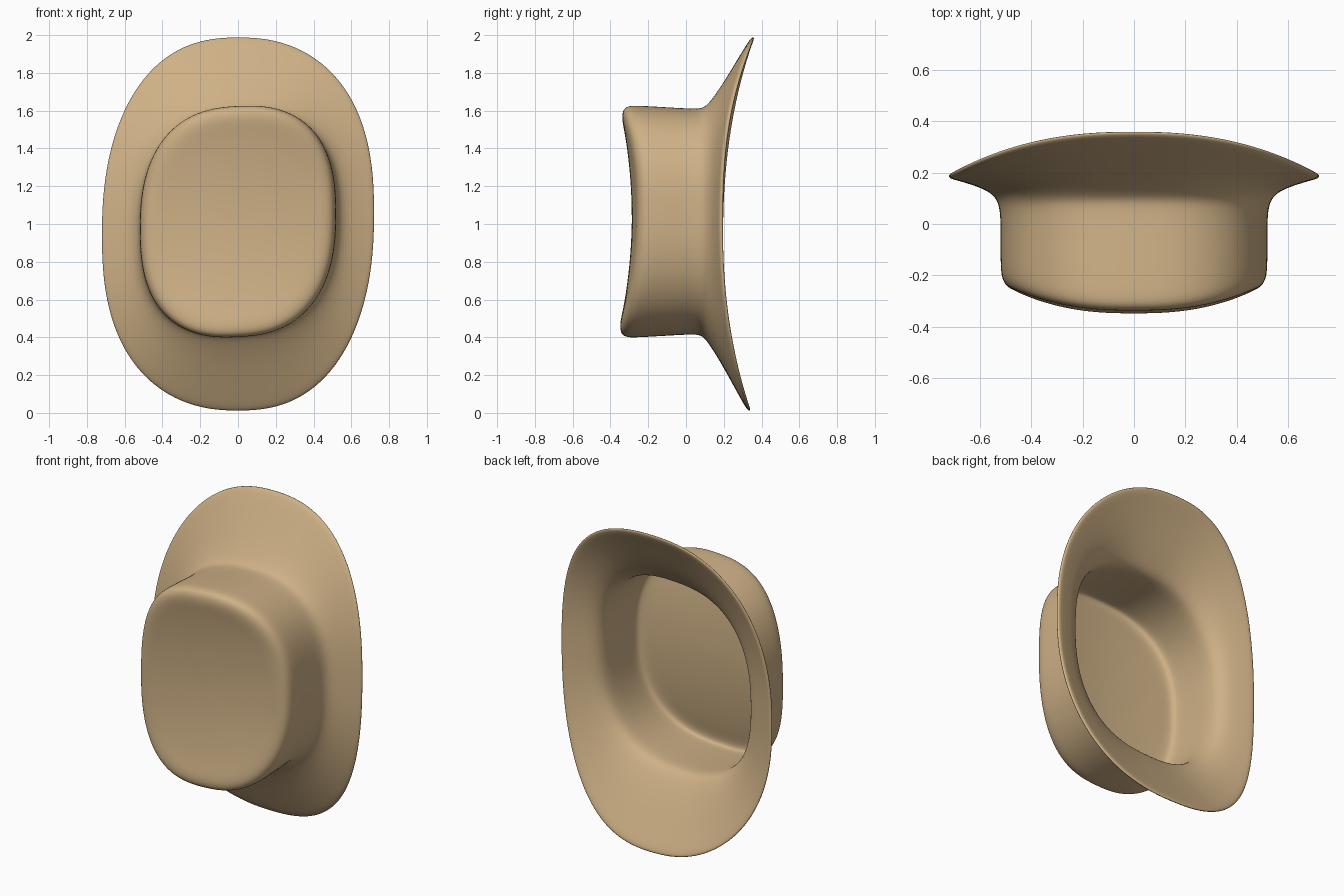
import bpy, bmesh, math

if "Cube" in bpy.data.objects:
    bpy.data.objects.remove(bpy.data.objects["Cube"])

SEG = 72
# side profile (half width, y) paired with end profile (half height, y), rim to crown
PROFILE = [
    (.725, .178, .997, .340), (.69, .170, .93, .300), (.64, .155, .83, .243),
    (.59, .138, .73, .185), (.55, .115, .65, .132), (.528, .082, .603, .095),
    (.52, .03, .594, .055), (.52, -.08, .602, -.08), (.52, -.18, .612, -.25),
    (.512, -.22, .613, -.305), (.493, -.247, .598, -.338), (.455, -.262, .55, -.347)]


def add_point(bm, x, y, z, zc):
    # slight lean and twist of the whole hat
    z += zc
    skew = .08 * x * (1 - min(1, (z - 1) ** 2))
    return bm.verts.new((x, y + .01 * (z - 1), z + skew))


def ring(bm, a, ys, b, ye, zc, n, face=False):
    verts = []
    for i in range(SEG):
        t = 2 * math.pi * i / SEG
        c, s = math.cos(t), math.sin(t)
        x = a * math.copysign(abs(c) ** (2 / n), c)
        z = b * math.copysign(abs(s) ** (2 / n), s)
        y = ys * c * c + ye * s * s
        if face:
            y = -.287 + .03 * (x / .47) ** 2 - .06 * (z / .56) ** 2
        verts.append(add_point(bm, x, y, z, zc))
    return verts


bm = bmesh.new()
# brim and crown wall
rings = []
for k, (a, ys, b, ye) in enumerate(PROFILE):
    f = min(1, k / 5)
    rings.append(ring(bm, a, ys, b, ye, 1 + .013 * f, 2.35 + .15 * f))
# saddle-shaped crown top
for f in (.86, .7, .53, .36, .18):
    rings.append(ring(bm, .455 * f, 0, .55 * f, 0, 1.013, 2 + .5 * f, True))
for r0, r1 in zip(rings, rings[1:]):
    for i in range(SEG):
        j = (i + 1) % SEG
        bm.faces.new((r0[i], r0[j], r1[j], r1[i]))
centre = add_point(bm, 0, -.287, 0, 1.013)
for i in range(SEG):
    bm.faces.new((rings[-1][i], rings[-1][(i + 1) % SEG], centre))
bmesh.ops.recalc_face_normals(bm, faces=bm.faces[:])
if centre.link_faces[0].normal.y > 0:
    bmesh.ops.reverse_faces(bm, faces=bm.faces[:])

mesh = bpy.data.meshes.new("hat")
bm.to_mesh(mesh)
bm.free()
hat = bpy.data.objects.new("hat", mesh)
bpy.context.collection.objects.link(hat)
for p in mesh.polygons:
    p.use_smooth = True

# felt thickness and rounding
solid = hat.modifiers.new("thickness", 'SOLIDIFY')
solid.thickness = .022
solid.offset = -1
sub = hat.modifiers.new("smooth", 'SUBSURF')
sub.levels = sub.render_levels = 2

mat = bpy.data.materials.new("tan_felt")
mat.diffuse_color = (.62, .44, .24, 1)
mat.use_nodes = True
mat.node_tree.nodes["Principled BSDF"].inputs["Base Color"].default_value = mat.diffuse_color
mesh.materials.append(mat)
